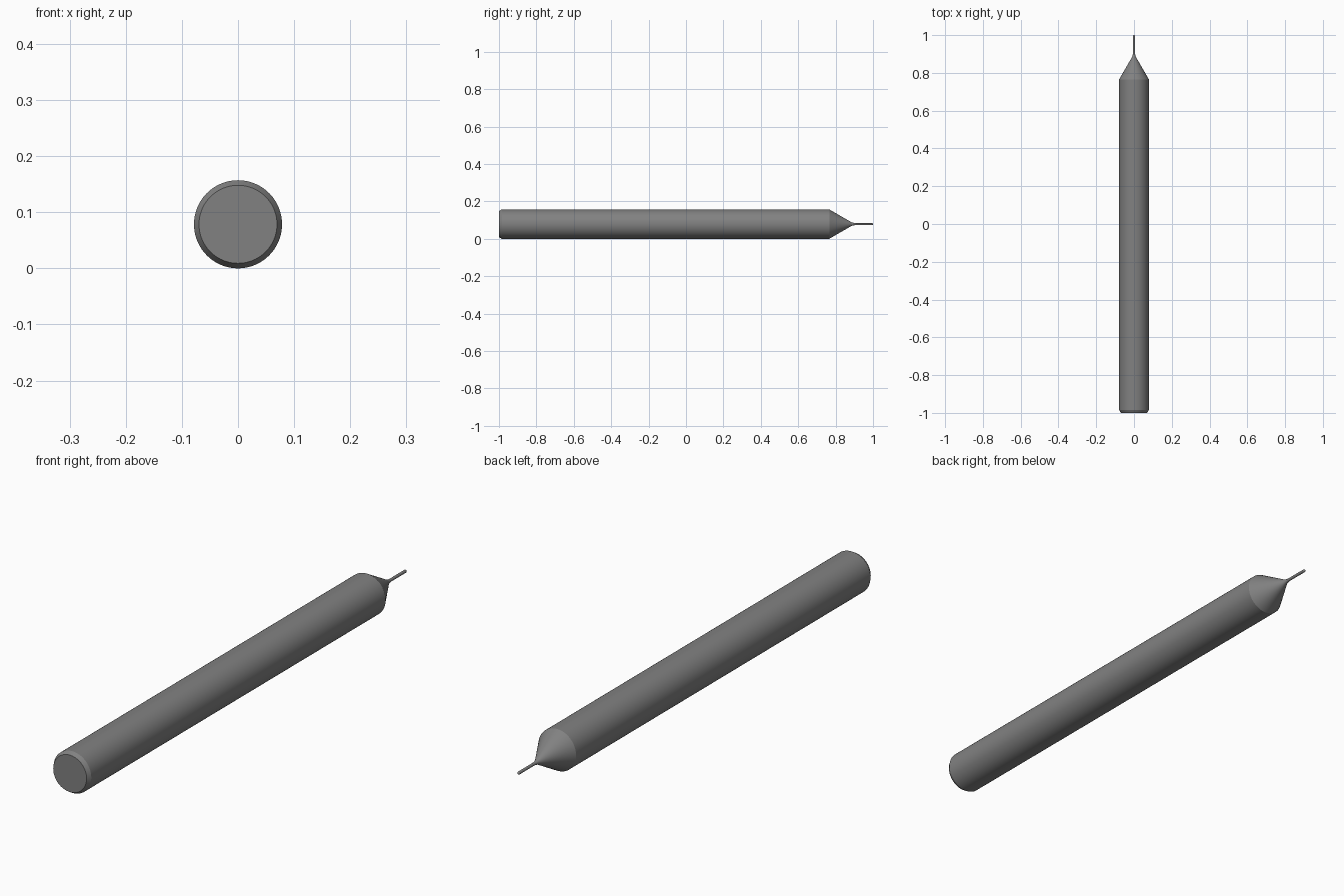
import bpy, bmesh, math

if "Cube" in bpy.data.objects:
    bpy.data.objects.remove(bpy.data.objects["Cube"])

R = 0.0785        # shank radius, also the height of the axis
TIP_R = 0.0055    # thin cutting tip radius
SEG = 96


def lathe(name, profile):
    """Revolve (y, radius) points about the lengthwise axis and cap both ends."""
    bm = bmesh.new()
    rings = []
    for y, r in profile:
        ring = []
        for i in range(SEG):
            a = 2 * math.pi * i / SEG
            ring.append(bm.verts.new((r * math.cos(a), y, R + r * math.sin(a))))
        rings.append(ring)
    for a, b in zip(rings, rings[1:]):
        for i in range(SEG):
            j = (i + 1) % SEG
            bm.faces.new((a[i], a[j], b[j], b[i]))
    bm.faces.new(rings[0])
    bm.faces.new(rings[-1])
    bmesh.ops.recalc_face_normals(bm, faces=bm.faces)
    mesh = bpy.data.meshes.new(name)
    bm.to_mesh(mesh)
    bm.free()
    obj = bpy.data.objects.new(name, mesh)
    bpy.context.collection.objects.link(obj)
    bpy.context.view_layer.objects.active = obj
    obj.select_set(True)
    bpy.ops.object.shade_smooth_by_angle(angle=math.radians(20))
    return obj


# Chamfered shank and 30 degree cone shoulder
profile = [(-1.0, 0.0695), (-0.985, R), (0.766, R)]

# Fillet blending the cone into the tip
fillet, half = 0.06, math.radians(30)
y_end = 0.766 + (R - TIP_R - fillet * (1 - math.cos(half))) / math.tan(half) + fillet * math.sin(half)
for k in range(9):
    a = half * (1 - k / 8)
    profile.append((y_end - fillet * math.sin(a), TIP_R + fillet * (1 - math.cos(a))))

# Thin tip with a rounded end
for k in range(7):
    a = math.radians(85) * k / 6
    profile.append((1.0 - TIP_R * (1 - math.sin(a)), TIP_R * math.cos(a)))

cutter = lathe("milling_cutter", profile)

# Dark carbide grey
carbide = bpy.data.materials.new("dark_carbide")
carbide.diffuse_color = (0.22, 0.22, 0.22, 1)
carbide.use_nodes = True
carbide.node_tree.nodes["Principled BSDF"].inputs["Base Color"].default_value = carbide.diffuse_color
cutter.data.materials.append(carbide)
